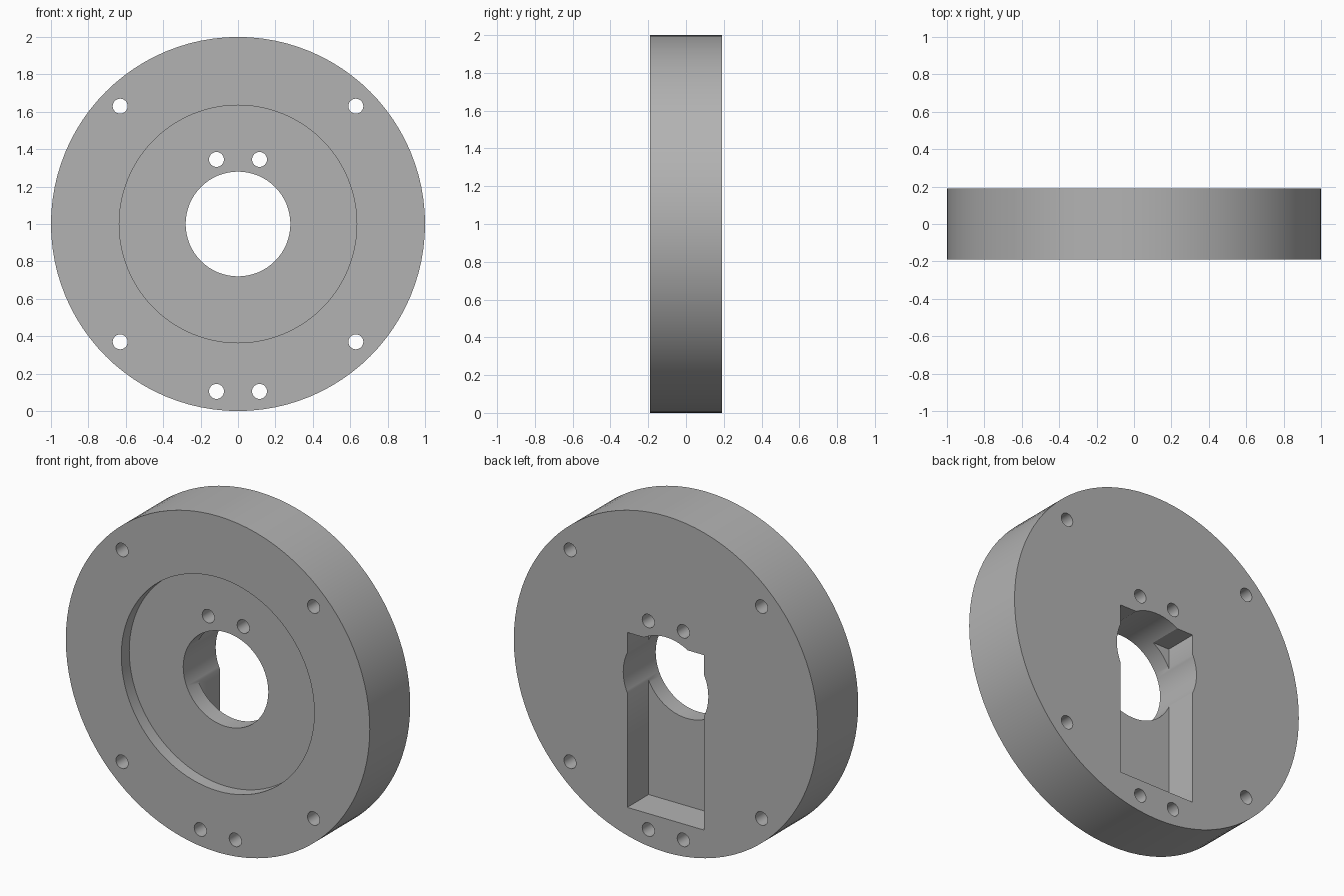
import bpy
import math

cube = bpy.data.objects.get("Cube")
if cube:
    bpy.data.objects.remove(cube, do_unlink=True)

HALF = 0.19          # half thickness of the disc
MID = 1.0            # height of the disc centre
RECESS_FLOOR = -0.115
POCKET_FLOOR = -0.01

grey = bpy.data.materials.new("plain grey")
grey.use_nodes = True
colour = (0.45, 0.45, 0.45, 1)
grey.diffuse_color = colour
grey.node_tree.nodes["Principled BSDF"].inputs["Base Color"].default_value = colour


def cylinder(name, radius, x, z, y0, y1, sides):
    """Cylinder lying along y, from y0 to y1."""
    bpy.ops.mesh.primitive_cylinder_add(
        vertices=sides, radius=radius, depth=y1 - y0,
        location=(x, (y0 + y1) / 2, z), rotation=(math.pi / 2, 0, 0))
    ob = bpy.context.object
    ob.name = name
    ob.data.materials.append(grey)
    return ob


# Main disc
disc = cylinder("flange_disc", 1.0, 0, MID, -HALF, HALF, 96)

# Front recess and central bore
cutters = [
    cylinder("recess_cutter", 0.635, 0, MID, -1, RECESS_FLOOR, 96),
    cylinder("bore_cutter", 0.28, 0, MID, -1, 1, 64),
]

# Rectangular pocket in the back
low, high, back = 0.2, 1.24, 0.6
bpy.ops.mesh.primitive_cube_add(
    size=1, location=(0, (POCKET_FLOOR + back) / 2, (low + high) / 2))
pocket = bpy.context.object
pocket.name = "pocket_cutter"
pocket.scale = (0.506, back - POCKET_FLOOR, high - low)
pocket.data.materials.append(grey)
cutters.append(pocket)

# Mirrored pairs of screw holes
for x, z in [(0.63, 1.63), (0.63, 0.37), (0.115, 1.345), (0.115, 0.105)]:
    for side in (-1, 1):
        cutters.append(cylinder("hole_cutter", 0.04, side * x, z, -1, 1, 32))

# Cut everything out of the disc
for cutter in cutters:
    cutter.hide_render = True
    bpy.ops.object.select_all(action="DESELECT")
    disc.select_set(True)
    bpy.context.view_layer.objects.active = disc
    mod = disc.modifiers.new("cut", "BOOLEAN")
    mod.operation = "DIFFERENCE"
    mod.solver = "EXACT"
    mod.object = cutter
    bpy.ops.object.modifier_apply(modifier=mod.name)
    bpy.data.objects.remove(cutter, do_unlink=True)

bpy.ops.object.shade_smooth_by_angle(angle=math.radians(30))
